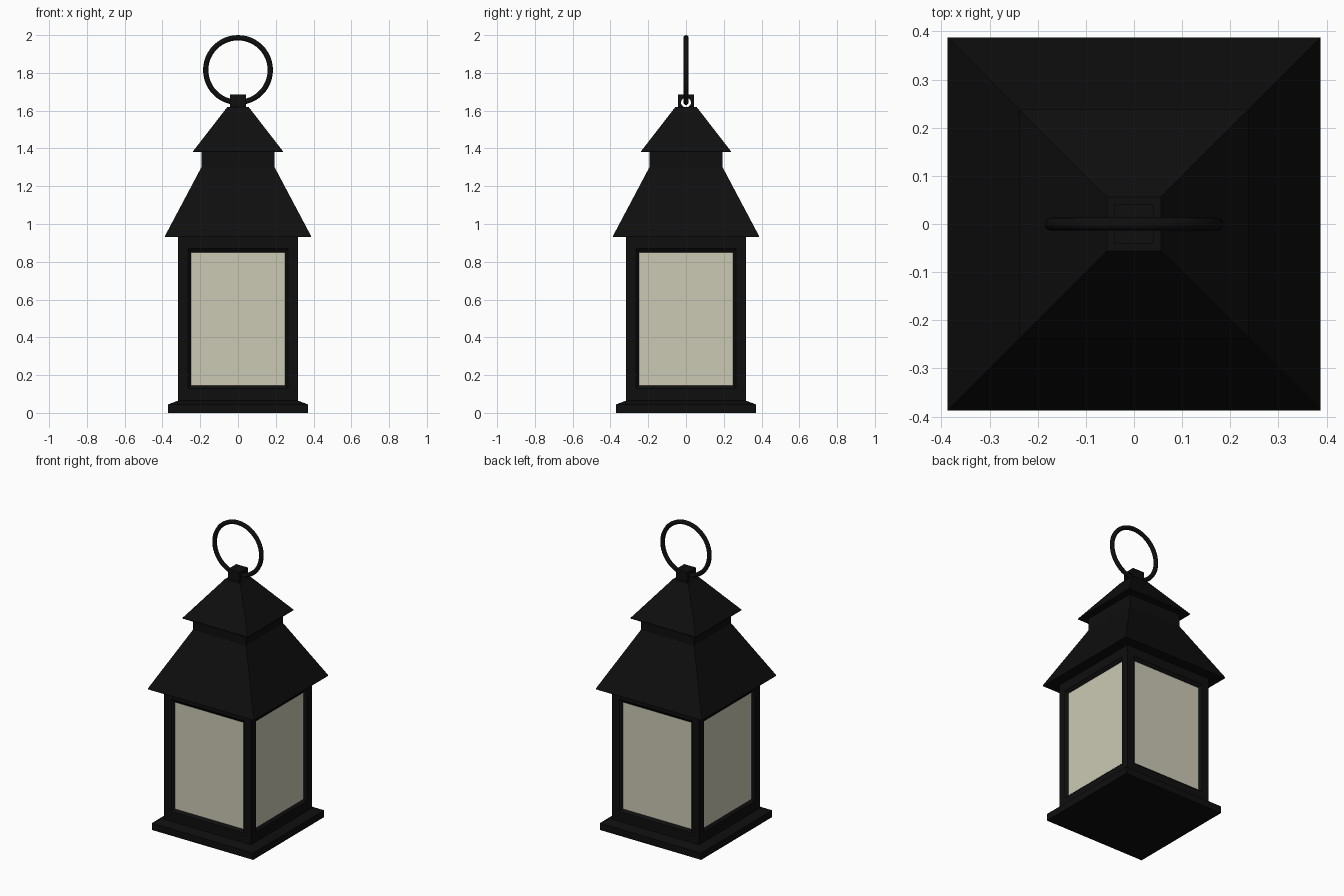
import bpy, bmesh, math
from mathutils import Matrix, Vector

if "Cube" in bpy.data.objects:
    bpy.data.objects.remove(bpy.data.objects["Cube"])


def make_material(name, color):
    mat = bpy.data.materials.new(name)
    mat.use_nodes = True
    mat.diffuse_color = color
    mat.node_tree.nodes["Principled BSDF"].inputs["Base Color"].default_value = color
    return mat


black = make_material("black metal", (0.0045, 0.0045, 0.0045, 1))
cream = make_material("cream glass", (0.60, 0.59, 0.46, 1))


def finish(name, bm, mats=(black,)):
    bmesh.ops.remove_doubles(bm, verts=bm.verts, dist=0.0001)
    bmesh.ops.recalc_face_normals(bm, faces=bm.faces)
    mesh = bpy.data.meshes.new(name)
    bm.to_mesh(mesh)
    bm.free()
    for mat in mats:
        mesh.materials.append(mat)
    obj = bpy.data.objects.new(name, mesh)
    bpy.context.collection.objects.link(obj)
    return obj


def bridge(bm, a, b):
    """Join two closed loops of vertices with quads."""
    n = len(a)
    for i in range(n):
        j = (i + 1) % n
        bm.faces.new((a[i], a[j], b[j], b[i]))


def square_stack(name, profile):
    """Capped solid of square cross-sections given as (half width, height)."""
    bm = bmesh.new()
    rings = [[bm.verts.new((sx * h, sy * h, z))
              for sx, sy in ((-1, -1), (1, -1), (1, 1), (-1, 1))]
             for h, z in profile]
    for low, high in zip(rings, rings[1:]):
        bridge(bm, low, high)
    bm.faces.new(rings[0])
    bm.faces.new(rings[-1])
    return finish(name, bm)


# Plinth and the two roof tiers
square_stack("base", [(0.37, 0), (0.37, 0.045), (0.317, 0.065)])
square_stack("lower_roof", [(0.387, 0.93), (0.387, 0.936), (0.194, 1.30), (0.194, 1.385)])
square_stack("upper_roof", [(0.238, 1.38), (0.238, 1.385), (0.056, 1.62)])

# Lantern body: each side is a frame, a bevelled reveal and a recessed pane
bm = bmesh.new()
frame = [(0.317, 0.06, 0.94, 0.317), (0.265, 0.13, 0.87, 0.317), (0.25, 0.145, 0.85, 0.302)]
for side in range(4):
    turn = Matrix.Rotation(side * math.pi / 2, 3, "Z")
    loops = [[bm.verts.new(turn @ Vector((x, -depth, z)))
              for x, z in ((-w, low), (w, low), (w, high), (-w, high))]
             for w, low, high, depth in frame]
    bridge(bm, loops[0], loops[1])
    bridge(bm, loops[1], loops[2])
    bm.faces.new(loops[2]).material_index = 1
finish("window_body", bm, (black, cream))

# Square eyelet block with a round hole through it from side to side
bm = bmesh.new()
half, hole, steps, height = 0.042, 0.026, 24, 1.643
loops = [[], [], [], []]
for i in range(steps):
    angle = math.tau * i / steps
    c, s = math.cos(angle), math.sin(angle)
    edge = half / max(abs(c), abs(s))
    for loop, x, r in zip(loops, (-half, half, half, -half), (edge, edge, hole, hole)):
        loop.append(bm.verts.new((x, r * c, height + r * s)))
for i in range(4):
    bridge(bm, loops[i], loops[(i + 1) % 4])
finish("eyelet", bm)

# Hanging ring
bpy.ops.mesh.primitive_torus_add(
    major_radius=0.171, minor_radius=0.014, major_segments=48, minor_segments=12,
    location=(0, 0, 1.815), rotation=(math.pi / 2, 0, 0))
ring = bpy.context.object
ring.name = "hanging_ring"
ring.data.materials.append(black)
bpy.ops.object.shade_smooth()
